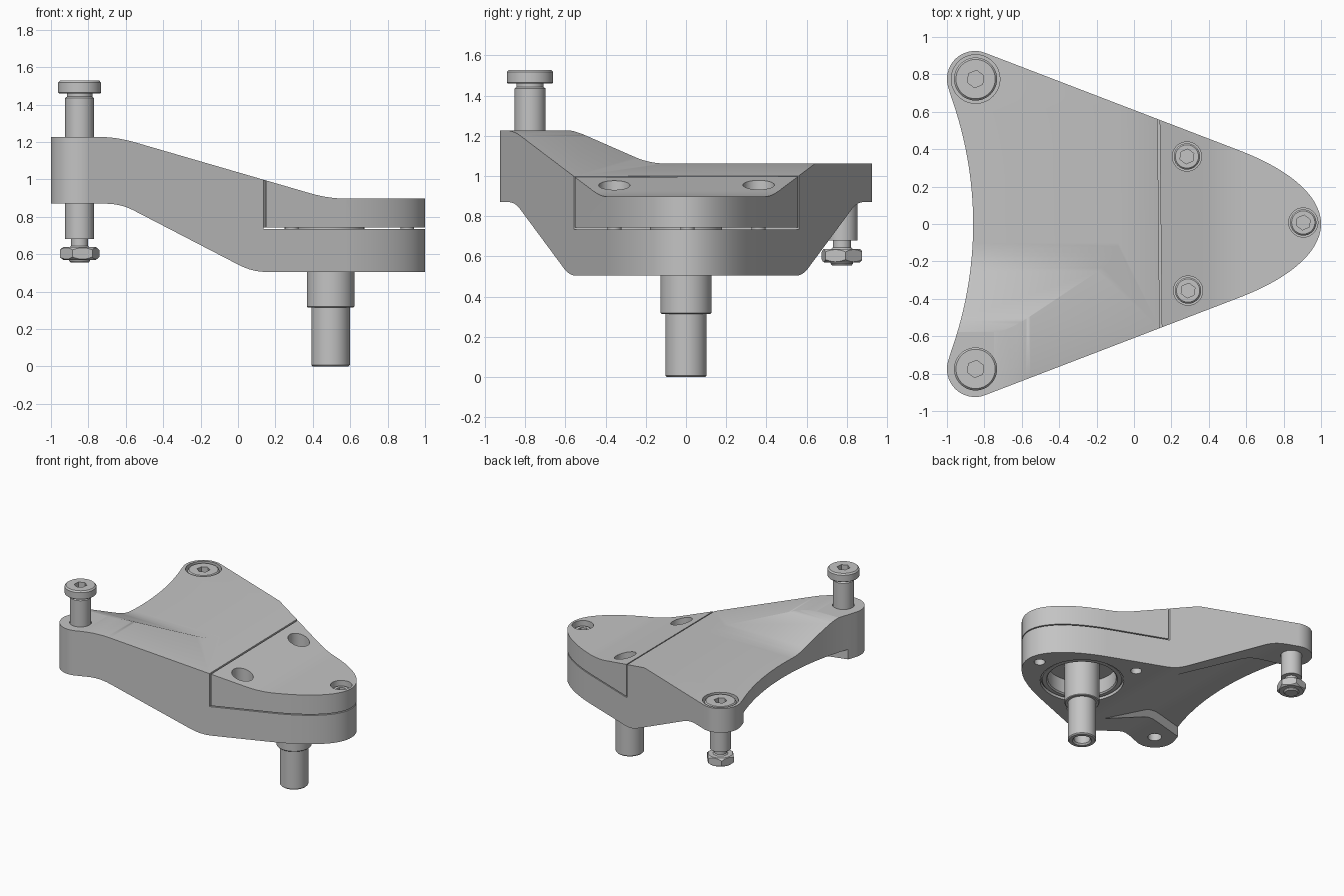
import bpy, bmesh
from math import radians, sin, cos, sqrt, pi
from mathutils import Vector

if "Cube" in bpy.data.objects:
    bpy.data.objects.remove(bpy.data.objects["Cube"])

metal = bpy.data.materials.new("satin grey metal")
metal.use_nodes = True
GREY = (0.55, 0.55, 0.55, 1)
metal.diffuse_color = GREY
metal.node_tree.nodes["Principled BSDF"].inputs["Base Color"].default_value = GREY


def finish_mesh(name, bm, loc=(0, 0, 0)):
    bmesh.ops.recalc_face_normals(bm, faces=bm.faces)
    mesh = bpy.data.meshes.new(name)
    bm.to_mesh(mesh)
    bm.free()
    mesh.materials.append(metal)
    ob = bpy.data.objects.new(name, mesh)
    ob.location = loc
    bpy.context.collection.objects.link(ob)
    return ob


def prism(name, pts, lo, hi, plane="xy", loc=(0, 0, 0)):
    """Extrude a 2D outline from lo to hi along the plane's normal."""
    place = {"xy": lambda a, b, c: (a, b, c),
             "xz": lambda a, b, c: (a, c, b),
             "yz": lambda a, b, c: (c, a, b)}[plane]
    bm = bmesh.new()
    face = bm.faces.new([bm.verts.new(place(a, b, lo)) for a, b in pts])
    ext = bmesh.ops.extrude_face_region(bm, geom=[face])["geom"]
    shift = Vector(place(0, 0, hi - lo))
    bmesh.ops.translate(bm, vec=shift, verts=[v for v in ext if isinstance(v, bmesh.types.BMVert)])
    return finish_mesh(name, bm, loc)


def lathe(name, profile, loc=(0, 0, 0), steps=48):
    """Revolve (radius, height) points around z; closed into a loop."""
    bm = bmesh.new()
    vs = [bm.verts.new((r, 0, z)) for r, z in profile]
    es = [bm.edges.new((vs[i - 1], vs[i])) for i in range(len(vs))
          if profile[i - 1][0] > 0 or profile[i][0] > 0]
    bmesh.ops.spin(bm, geom=vs + es, cent=(0, 0, 0), axis=(0, 0, 1),
                   angle=2 * pi, steps=steps)
    bmesh.ops.remove_doubles(bm, verts=bm.verts, dist=1e-5)
    return finish_mesh(name, bm, loc)


def drum(x, y, r, lo, hi, name="cutter"):
    return lathe(name, [(0, lo), (r, lo), (r, hi), (0, hi)], (x, y, 0))


def front_block(x, lo):
    """Everything ahead of a slightly skewed line and above lo."""
    return prism("cutter", [(x + 0.012, -1.2), (1.2, -1.2), (1.2, 1.2), (x - 0.012, 1.2)], lo, 1.5)


def hexagon(r, turn=0):
    return [(r * cos(i * pi / 3 + turn), r * sin(i * pi / 3 + turn)) for i in range(6)]


def combine(ob, tool, operation="DIFFERENCE"):
    tool.hide_render = True
    mod = ob.modifiers.new("cut", "BOOLEAN")
    mod.operation, mod.solver, mod.object = operation, "EXACT", tool
    bpy.context.view_layer.objects.active = ob
    bpy.ops.object.modifier_apply(modifier=mod.name)
    bpy.data.objects.remove(tool)


def bend(pts, reach, n=8):
    """Round the inner corners of an open path, starting reach before each."""
    pts = [Vector(p) for p in pts]
    out = [pts[0]]
    for a, b, c in zip(pts, pts[1:], pts[2:]):
        s, e = b + (a - b).normalized() * reach, b + (c - b).normalized() * reach
        out += [s.lerp(b, t / n).lerp(b.lerp(e, t / n), t / n) for t in range(n + 1)]
    return [tuple(p) for p in out + [pts[-1]]]


TIP_X, TIP_Y, TIP_R = -0.85, 0.775, 0.15


def outline():
    """Plan: rounded nose, straight flanks, round tips, hollow rear edge."""
    half = []
    ctrl = [Vector(p) for p in ((1, 0), (1, 0.14), (0.85, 0.28), (0.58, 0.387))]
    for i in range(21):
        t = i / 20
        half.append(tuple(ctrl[0] * (1 - t) ** 3 + ctrl[1] * 3 * t * (1 - t) ** 2
                          + ctrl[2] * 3 * t * t * (1 - t) + ctrl[3] * t ** 3))
    for i in range(21):
        a = radians(69 + 130 * i / 20)
        half.append((TIP_X + TIP_R * cos(a), TIP_Y + TIP_R * sin(a)))
    for i in range(1, 17):
        y = 0.726 * (1 - i / 16)
        half.append((-2.88 + sqrt(2.02 ** 2 - y * y), y))
    return half + [(x, -y) for x, y in half[-2:0:-1]]


def bracket(name):
    """Plan outline trimmed by the side profile and the stepped rear top."""
    ob = prism(name, outline(), 0.2, 1.6)
    top = bend([(-1.2, 1.227), (-0.65, 1.227), (0.485, 0.897), (1.2, 0.897)], 0.1)
    under = bend([(-1.2, 0.87), (-0.627, 0.87), (0.077, 0.505), (1.2, 0.505)], 0.08)
    combine(ob, prism("cutter", top + under[::-1], -1.5, 1.5, "xz"), "INTERSECT")
    step = bend([(-1.2, 1.235), (-0.575, 1.235), (-0.18, 1.062), (1.2, 1.062)], 0.08)
    combine(ob, prism("cutter", step + [(1.2, 0.3), (-1.2, 0.3)], -1.5, 1.5, "yz"), "INTERSECT")
    return ob


SCREWS = {"left_rear": (0.283, 0.361), "right_rear": (0.289, -0.356), "nose": (0.905, 0.008)}
STUD_X, BOLT_X = 0.495, -0.847

# Main arm with its seat for the cap
arm = bracket("main_arm")
combine(arm, front_block(0.132, 0.735))

# Hollow underside between two rails along the flanks
hollow = prism("cutter", [(0, -0.4), (-1.2, -0.72), (-1.2, 0.72), (0, 0.4)], 0.2, 1.5)
floor = bend([(-0.02, 0.55), (-0.65, 0.95), (-1.3, 0.95)], 0.1)
combine(hollow, prism("cutter", floor + [(-1.3, 0.25), (-0.02, 0.25)], -1.5, 1.5, "xz"),
        "INTERSECT")
combine(arm, hollow)

# Tip holes, bearing pocket and screw holes
combine(arm, drum(BOLT_X, TIP_Y, 0.13, 0.985, 1.5))
combine(arm, drum(BOLT_X, TIP_Y, 0.079, 0.5, 1.2))
combine(arm, drum(BOLT_X, -TIP_Y, 0.079, 1.1, 1.5))
combine(arm, drum(BOLT_X, -TIP_Y, 0.05, 0.5, 1.2))
combine(arm, drum(STUD_X, 0, 0.305, 0.3, 0.64))
for x, y in SCREWS.values():
    combine(arm, drum(x, y, 0.04, 0.3, 0.9))

# Bolted cap over the front half, resting on a central boss
cap = bracket("clamp_cap")
combine(cap, front_block(0.143, 0.743), "INTERSECT")
for x, y in SCREWS.values():
    combine(cap, drum(x, y, 0.078, 0.8, 1.5))
    combine(cap, drum(x, y, 0.04, 0.6, 1.2))
drum(STUD_X, 0, 0.18, 0.7, 0.78, "locating_boss")

# Cap screws with hexagon sockets
for side, (x, y) in SCREWS.items():
    screw = lathe(side + "_cap_screw", [
        (0, 0.58), (0.035, 0.58), (0.035, 0.8), (0.07, 0.8),
        (0.07, 0.852), (0.062, 0.86), (0, 0.86)], (x, y, 0))
    combine(screw, prism("cutter", hexagon(0.04, 0.4), 0.82, 1, loc=(x, y, 0)))

# Shoulder bolts: one lifted out, one fully seated
for side, y, lift in (("right", -TIP_Y, 0.47), ("left", TIP_Y, 0)):
    bolt = lathe(side + "_shoulder_bolt", [
        (0, 0.555), (0.048, 0.555), (0.056, 0.565), (0.056, 0.635), (0.045, 0.645),
        (0.045, 0.68), (0.077, 0.68), (0.077, 0.965), (0.068, 0.972), (0.068, 0.99),
        (0.11, 0.99), (0.115, 0.995), (0.115, 1.047), (0.105, 1.058), (0, 1.058)],
        (BOLT_X, y, lift))
    combine(bolt, prism("cutter", hexagon(0.047, 0.4), 1.01, 1.2, loc=(BOLT_X, y, lift)))

# Chamfered nut under the seated bolt
nut = prism("hex_nut", hexagon(0.107, 0.17), 0.57, 0.638, loc=(BOLT_X, TIP_Y, 0))
combine(nut, lathe("cutter", [(0, 0.57), (0.088, 0.57), (0.108, 0.586), (0.108, 0.622),
                              (0.088, 0.638), (0, 0.638)], (BOLT_X, TIP_Y, 0)), "INTERSECT")
combine(nut, drum(BOLT_X, TIP_Y, 0.054, 0.5, 0.7))

# Bearing ring and stepped pivot stud
lathe("bearing_ring", [(0.25, 0.525), (0.26, 0.515), (0.29, 0.515), (0.3, 0.525),
                       (0.3, 0.64), (0.25, 0.64)], (STUD_X, 0, 0))
lathe("pivot_stud", [(0, 0.08), (0.06, 0.08), (0.06, 0.012), (0.07, 0), (0.095, 0),
                     (0.103, 0.008), (0.103, 0.315), (0.122, 0.315), (0.127, 0.32),
                     (0.127, 0.66), (0, 0.66)], (STUD_X, 0, 0))

# Smooth shading with crisp edges
for ob in bpy.context.collection.objects:
    if ob.type != "MESH" or metal.name not in ob.data.materials:
        continue
    bpy.ops.object.select_all(action="DESELECT")
    ob.select_set(True)
    bpy.context.view_layer.objects.active = ob
    bpy.ops.object.shade_smooth_by_angle(angle=radians(30))
    weighted = ob.modifiers.new("weighted normals", "WEIGHTED_NORMAL")
    weighted.keep_sharp = True
